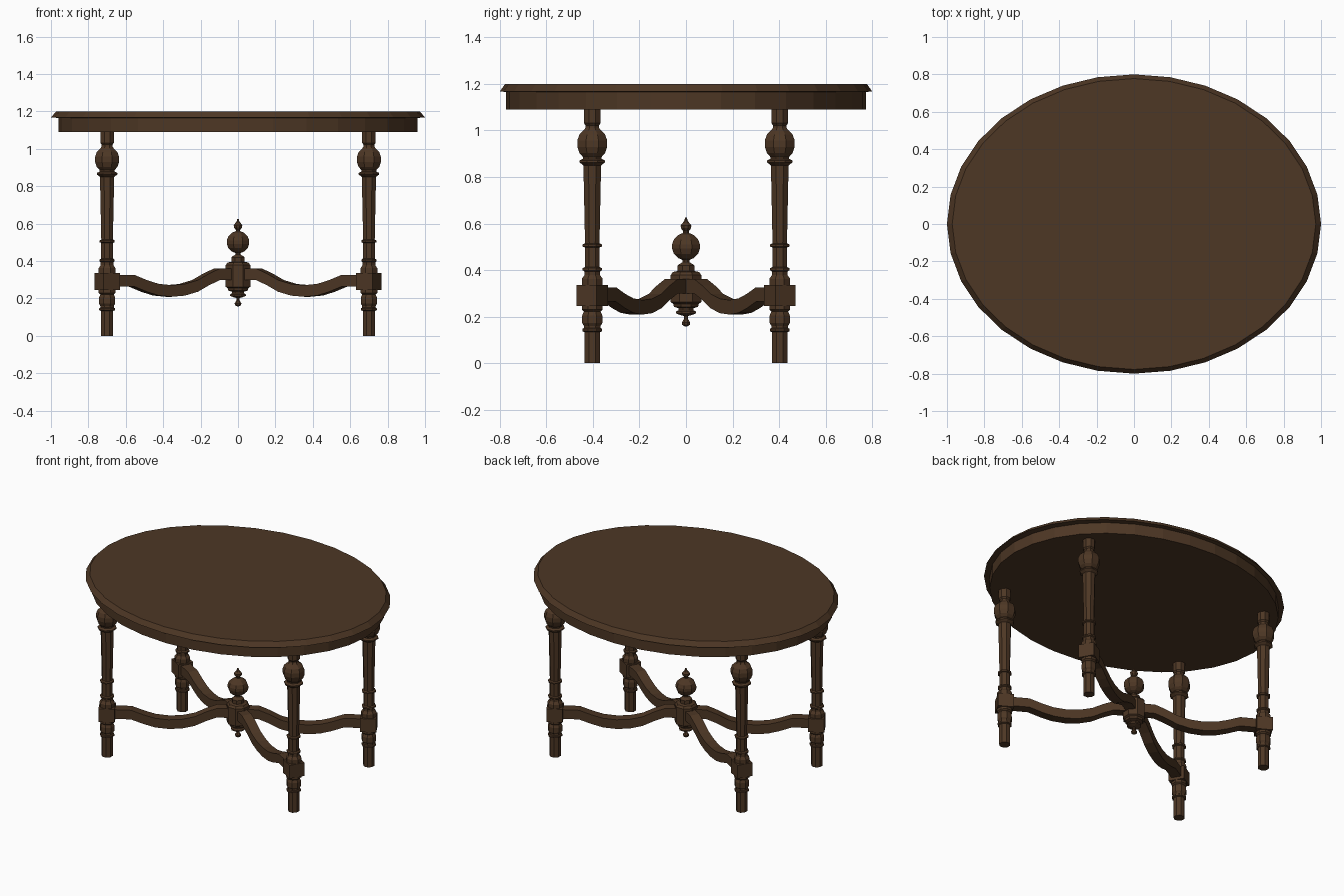
import bpy, bmesh, math
from mathutils import Matrix

if "Cube" in bpy.data.objects:
    bpy.data.objects.remove(bpy.data.objects["Cube"])

wood = bpy.data.materials.new("dark brown wood")
wood.diffuse_color = (0.075, 0.038, 0.018, 1)
wood.use_nodes = True
wood.node_tree.nodes["Principled BSDF"].inputs["Base Color"].default_value = wood.diffuse_color


def finish(bm, name, loc=(0, 0, 0)):
    bmesh.ops.recalc_face_normals(bm, faces=bm.faces)
    me = bpy.data.meshes.new(name)
    bm.to_mesh(me)
    bm.free()
    me.materials.append(wood)
    ob = bpy.data.objects.new(name, me)
    ob.location = loc
    bpy.context.collection.objects.link(ob)
    return ob


def lathe(name, profile, sides, loc=(0, 0, 0), sy=1.0, turn=0.0):
    """Stack rings of (radius, z) with flat caps."""
    bm = bmesh.new()
    rings = []
    for r, z in profile:
        rings.append([bm.verts.new((r * math.cos(turn + 2 * math.pi * i / sides),
                                    r * sy * math.sin(turn + 2 * math.pi * i / sides), z))
                      for i in range(sides)])
    for a, b in zip(rings, rings[1:]):
        for i in range(sides):
            j = (i + 1) % sides
            bm.faces.new((a[i], a[j], b[j], b[i]))
    bm.faces.new(rings[0][::-1])
    bm.faces.new(rings[-1])
    return finish(bm, name, loc)


def turned(name, profile, loc=(0, 0, 0)):
    """Eight-sided turning with flats facing front; radii are measured to the flats."""
    k = 1 / math.cos(math.pi / 8)
    return lathe(name, [(r * k, z) for r, z in profile], 8, loc, 1.0, math.pi / 8)


# Oval top with bevelled rim, and apron below
lathe("table_top", [(0.96, 1.165), (1.0, 1.168), (0.972, 1.2)], 32, sy=0.8)
lathe("apron", [(0.96, 1.09), (0.96, 1.167)], 32, sy=0.806)

LEG = [(.033, 0), (.033, .133), (.042, .137), (.042, .147), (.036, .151), (.036, .16),
       (.043, .172), (.043, .205), (.036, .222), (.045, .23), (.045, .345),
       (.045, .362), (.034, .378), (.034, .394), (.041, .399), (.041, .408), (.032, .413),
       (.032, .497), (.041, .501), (.041, .51), (.031, .515), (.038, .85), (.046, .856),
       (.055, .863), (.055, .871), (.04, .878), (.04, .886), (.055, .903), (.064, .93),
       (.064, .958), (.055, .983), (.035, 1.003), (.029, 1.012), (.029, 1.022),
       (.036, 1.032), (.036, 1.092)]
# Stretcher centre line: (x, z) from the middle out to the leg
PATH = [(0, .33), (.11, .33), (.17, .302), (.23, .267), (.30, .246), (.37, .24),
        (.44, .247), (.50, .266), (.57, .295), (.70, .295)]
LX, LY, W, H = 0.70, 0.403, 0.032, 0.031

for sx, side in ((1, "right"), (-1, "left")):
    for sy, end in ((1, "back"), (-1, "front")):
        tag = end + "_" + side
        x, y = sx * LX, sy * LY
        ang = math.atan2(y, x)
        turned(tag + "_leg", LEG, (x, y, 0))
        # Square block turned towards the middle
        bm = bmesh.new()
        bmesh.ops.create_cube(bm, size=1, matrix=Matrix.Rotation(ang, 4, 'Z')
                              @ Matrix.Diagonal((.1, .1, .09, 1)))
        finish(bm, tag + "_leg_block", (x, y, .291))
        # Wavy stretcher with rectangular section
        bm = bmesh.new()
        nx, ny = -math.sin(ang) * W, math.cos(ang) * W
        secs = []
        for px, pz in PATH:
            t = px / LX
            secs.append([bm.verts.new((x * t + a * nx, y * t + a * ny, pz + b * H))
                         for a, b in ((-1, -1), (1, -1), (1, 1), (-1, 1))])
        for p, q in zip(secs, secs[1:]):
            for i in range(4):
                j = (i + 1) % 4
                bm.faces.new((p[i], p[j], q[j], q[i]))
        bm.faces.new(secs[0])
        bm.faces.new(secs[-1])
        finish(bm, tag + "_stretcher")

# Central hub with finial above and pendant drop below
turned("centre_finial", [
    (.006, .158), (.016, .164), (.018, .174), (.012, .184), (.008, .19), (.008, .202),
    (.022, .206), (.042, .213), (.042, .222), (.032, .228), (.032, .236), (.052, .242),
    (.055, .255), (.066, .262), (.066, .362), (.066, .378), (.056, .392), (.036, .396),
    (.036, .42), (.028, .426), (.014, .434), (.014, .443), (.034, .452), (.052, .47),
    (.06, .492), (.06, .51), (.052, .532), (.034, .55), (.012, .56), (.012, .567),
    (.022, .58), (.023, .592), (.014, .603), (.007, .613), (.004, .625)])
